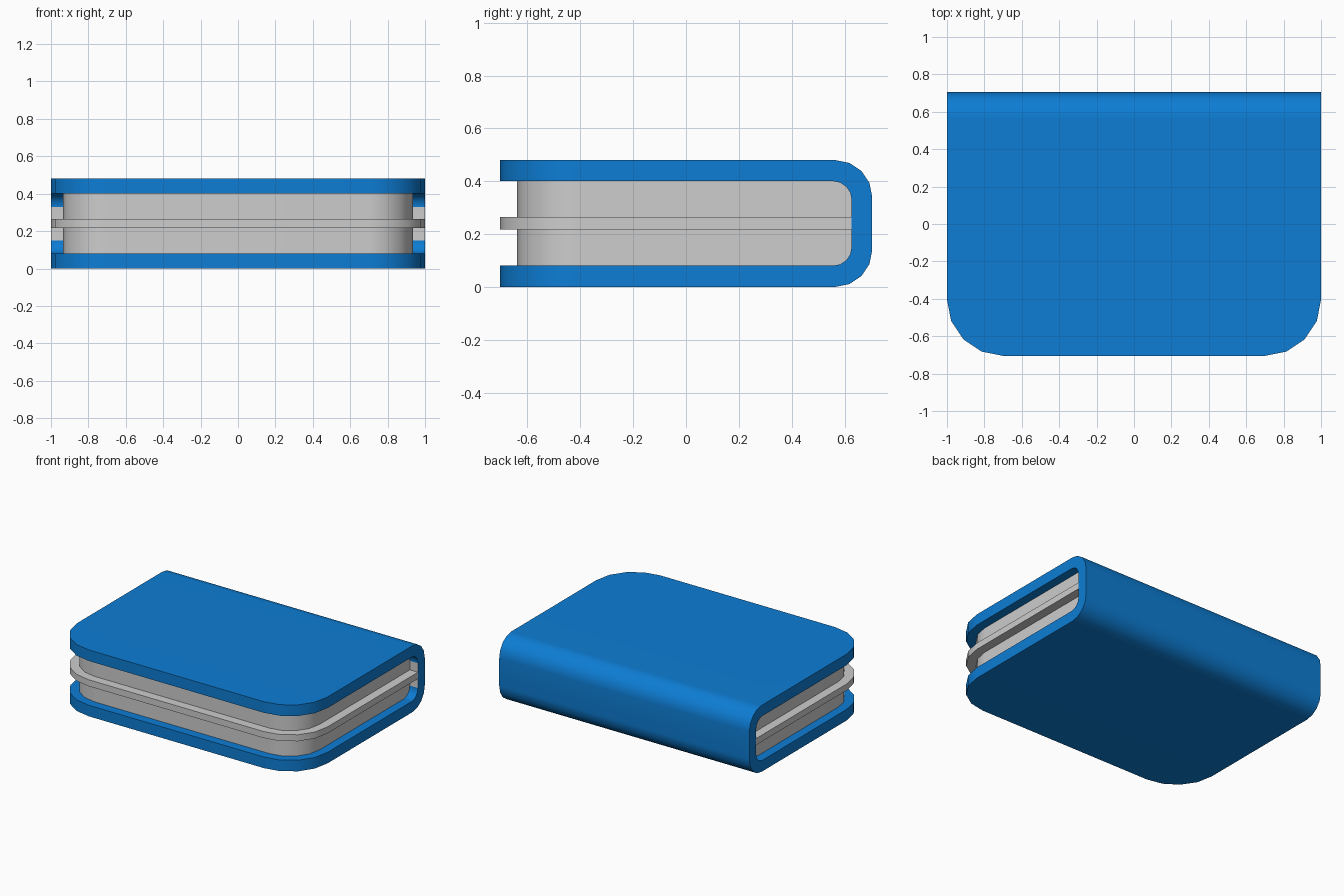
import bpy, math

if "Cube" in bpy.data.objects:
    bpy.data.objects.remove(bpy.data.objects["Cube"])

HX, HY, H, T = 1.0, 0.705, 0.48, 0.08      # half width, half depth, height, cover thickness
BACK = 0.627                               # inner face of the spine


def material(name, rgb):
    m = bpy.data.materials.new(name)
    m.diffuse_color = (*rgb, 1)
    m.use_nodes = True
    m.node_tree.nodes["Principled BSDF"].inputs["Base Color"].default_value = m.diffuse_color
    return m


blue = material("cover blue", (0.004, 0.205, 0.66))
grey = material("page grey", (0.61, 0.61, 0.61))


def arc(cx, cy, r, a0, a1, n):
    return [(cx + r * math.cos(math.radians(a0 + (a1 - a0) * i / n)),
             cy + r * math.sin(math.radians(a0 + (a1 - a0) * i / n))) for i in range(n + 1)]


def make(name, verts, faces, mats):
    me = bpy.data.meshes.new(name)
    me.from_pydata(verts, [], faces)
    for m in mats:
        me.materials.append(m)
    ob = bpy.data.objects.new(name, me)
    bpy.context.collection.objects.link(ob)
    bpy.ops.object.select_all(action='DESELECT')
    ob.select_set(True)
    bpy.context.view_layer.objects.active = ob
    bpy.ops.object.mode_set(mode='EDIT')
    bpy.ops.mesh.select_all(action='SELECT')
    bpy.ops.mesh.normals_make_consistent(inside=False)
    bpy.ops.object.mode_set(mode='OBJECT')
    bpy.ops.object.shade_smooth_by_angle(angle=math.radians(30))
    mod = ob.modifiers.new("even shading", 'WEIGHTED_NORMAL')
    mod.keep_sharp = True
    return ob


def front_edge(hx, fy, r):
    """Front outline from left to right with rounded corners."""
    return (arc(-hx + r, fy + r, r, 180, 270, 4) + arc(hx - r, fy + r, r, 270, 360, 4))


def slab(name, hx, fy, r, z0, z1):
    """Upright slab with rounded front corners and a straight back."""
    pts = front_edge(hx, fy, r) + [(hx, BACK), (-hx, BACK)]
    n = len(pts)
    verts = [(x, y, z) for z in (z0, z1) for x, y in pts]
    faces = [list(range(n)), list(range(n, 2 * n))]
    faces += [(i, (i + 1) % n, n + (i + 1) % n, n + i) for i in range(n)]
    return make(name, verts, faces, [grey])


# Wrap-around cover: a C profile swept along x, its front edge following the outline
R, r = 0.14, 0.07
outer = arc(HY - R, R, R, -90, 0, 4) + arc(HY - R, H - R, R, 0, 90, 4)
inner = (arc(BACK - r, H - T - r, r, 90, 0, 4) + arc(BACK - r, T + r, r, 0, -90, 4))
verts, faces = [], []
stations = front_edge(HX, -HY, 0.3)
for x, fy in stations:
    ring = [(fy, 0)] + outer + [(fy, H), (fy, H - T)] + inner + [(fy, T)]
    verts += [(x, y, z) for y, z in ring]
n = len(ring)
for s in range(len(stations) - 1):
    for i in range(n):
        j = (i + 1) % n
        faces.append((s * n + i, s * n + j, (s + 1) * n + j, (s + 1) * n + i))
faces += [list(range(n)), list(range(len(verts) - n, len(verts)))]
cover = make("cover", verts, faces, [blue, grey])
# The flat inside of the spine is page coloured
for p in cover.data.polygons:
    if abs(p.normal.y) > 0.99 and abs(p.center.y - BACK) < 0.001:
        p.material_index = 1

# Page block and the wider divider in its middle
slab("page_block", 0.935, -0.64, 0.235, T, H - T)
slab("divider", HX, -HY, 0.3, 0.217, 0.264)
